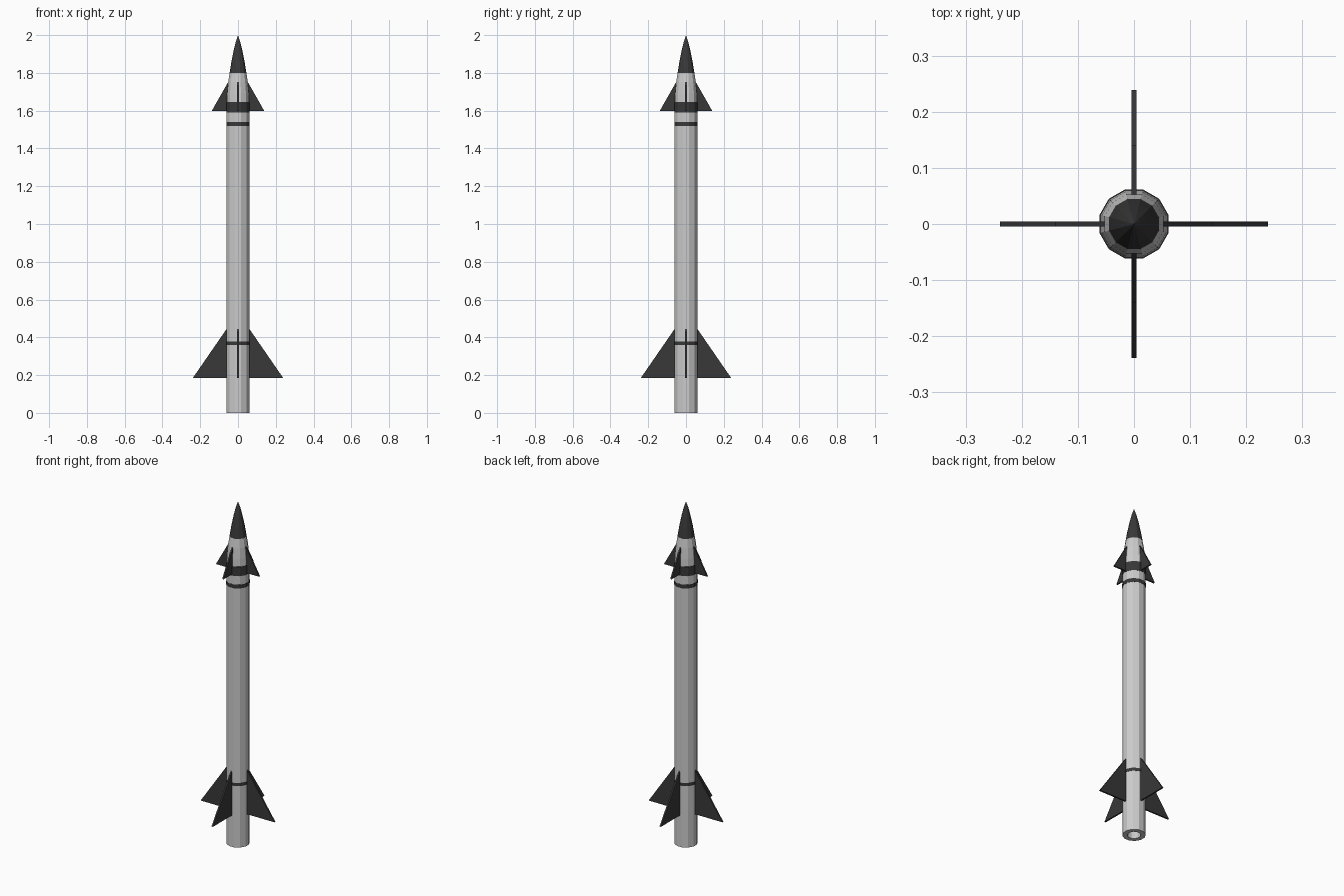
import bpy, bmesh
from math import pi, sin, cos
from mathutils import Matrix

if "Cube" in bpy.data.objects:
    bpy.data.objects.remove(bpy.data.objects["Cube"])

SIDES = 12
dark = bpy.data.materials.new("dark_paint")
dark.diffuse_color = (0.04, 0.04, 0.04, 1)
dark.use_nodes = True
dark.node_tree.nodes["Principled BSDF"].inputs["Base Color"].default_value = dark.diffuse_color


def finish(bm, name, mat=None):
    bmesh.ops.remove_doubles(bm, verts=bm.verts, dist=1e-5)
    bmesh.ops.recalc_face_normals(bm, faces=bm.faces)
    me = bpy.data.meshes.new(name)
    bm.to_mesh(me)
    bm.free()
    ob = bpy.data.objects.new(name, me)
    bpy.context.collection.objects.link(ob)
    if mat:
        me.materials.append(mat)
    return ob


def lathe(name, profile, mat=None):
    """Revolve (radius, z) points into a faceted solid with flats facing the axes."""
    bm = bmesh.new()
    rings = []
    for r, z in profile:
        if r == 0:
            rings.append([bm.verts.new((0, 0, z))] * SIDES)
        else:
            angles = [2 * pi * (i + 0.5) / SIDES for i in range(SIDES)]
            rings.append([bm.verts.new((r * cos(a), r * sin(a), z)) for a in angles])
    for a, b in zip(rings, rings[1:]):
        for i in range(SIDES):
            j = (i + 1) % SIDES
            bm.faces.new(list(dict.fromkeys((a[i], a[j], b[j], b[i]))))
    return finish(bm, name, mat)


def fin_set(name, outline, thickness):
    """Four thin triangular fins around the body, from an (x, z) outline."""
    for k in range(4):
        bm = bmesh.new()
        face = bm.faces.new([bm.verts.new((x, -thickness / 2, z)) for x, z in outline])
        ext = bmesh.ops.extrude_face_region(bm, geom=[face], use_keep_orig=True)
        verts = [v for v in ext["geom"] if isinstance(v, bmesh.types.BMVert)]
        bmesh.ops.translate(bm, verts=verts, vec=(0, thickness, 0))
        bm.transform(Matrix.Rotation(k * pi / 2, 4, 'Z'))
        finish(bm, f"{name}_{k + 1}", dark)


# Body tube with tapered shoulder and recessed exhaust opening
lathe("body", [(0, 0.04), (0.03, 0.04), (0.036, 0), (0.0625, 0), (0.0625, 1.62),
               (0.0595, 1.69), (0.054, 1.75), (0.046, 1.80), (0, 1.80)])

# Pointed nose cone
lathe("nose_cone", [(0, 1.80), (0.046, 1.80), (0.036, 1.86), (0.0235, 1.92), (0.012, 1.965), (0, 2.0)], dark)

# Painted bands, slightly proud of the body
for name, z0, z1 in (("lower_band", 0.36, 0.378), ("upper_band", 1.518, 1.54), ("wide_band", 1.59, 1.645)):
    lathe(name, [(0.058, z0), (0.0635, z0), (0.0635, z1), (0.058, z1), (0.058, z0)], dark)

# Tail fins and forward fins
fin_set("tail_fin", [(0.053, 0.185), (0.239, 0.185), (0.053, 0.455)], 0.009)
fin_set("forward_fin", [(0.05, 1.597), (0.14, 1.597), (0.05, 1.755)], 0.009)
